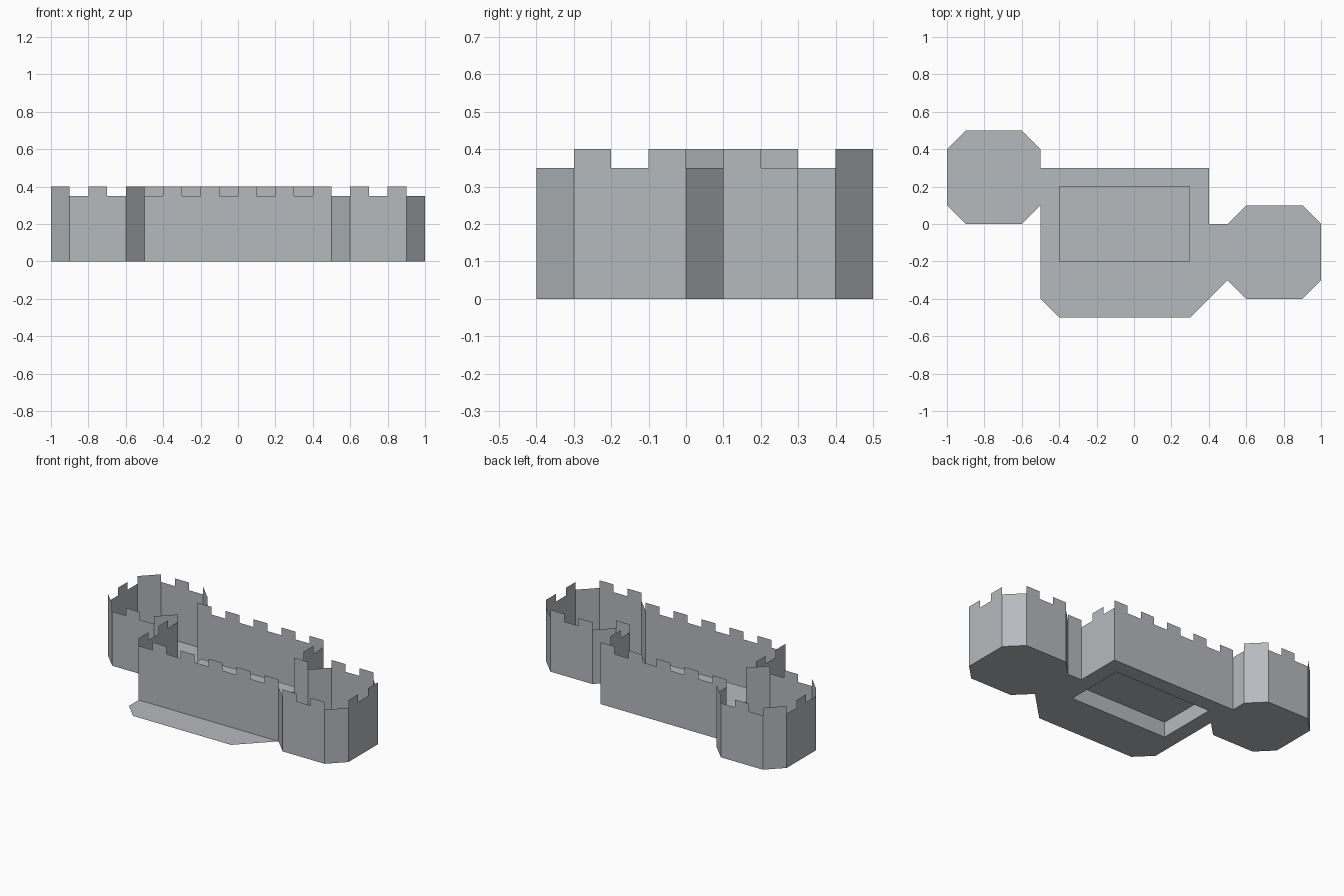
import bpy, bmesh
from mathutils import Vector

if "Cube" in bpy.data.objects:
    bpy.data.objects.remove(bpy.data.objects["Cube"])

LOW, HIGH = 0.35, 0.40

stone = bpy.data.materials.new("grey_stone")
stone.diffuse_color = (0.47, 0.49, 0.515, 1)
stone.use_nodes = True
stone.node_tree.nodes["Principled BSDF"].inputs["Base Color"].default_value = stone.diffuse_color


def finish(name, bm):
    bmesh.ops.remove_doubles(bm, verts=bm.verts, dist=1e-5)
    mesh = bpy.data.meshes.new(name)
    bm.to_mesh(mesh)
    bm.free()
    mesh.materials.append(stone)
    bpy.context.collection.objects.link(bpy.data.objects.new(name, mesh))


def wall(bm, a, b, heights):
    """Thin upright wall from a to b, its top stepping through equal-width heights."""
    a, b = Vector((*a, 0)), Vector((*b, 0))
    n = len(heights)
    profile = [a, b]
    for i in reversed(range(n)):
        up = Vector((0, 0, heights[i]))
        profile += [a.lerp(b, (i + 1) / n) + up, a.lerp(b, i / n) + up]
    bm.faces.new([bm.verts.new(p) for p in profile])


def battlement(n, first):
    other = LOW + HIGH - first
    return [other if i % 2 else first for i in range(n)]


# eight-sided corner outline, counter-clockwise
OCTAGON = [(.1, 0), (.4, 0), (.5, .1), (.5, .4), (.4, .5), (.1, .5), (0, .4), (0, .1)]


def octagon(x, y):
    return [(x + px, y + py) for px, py in OCTAGON]


def tower(name, pts, first, corner, open_side, extra=()):
    bm = bmesh.new()
    for i in range(8):
        if i != open_side:
            heights = [corner] if i % 2 else battlement(3, first)
            wall(bm, pts[i], pts[(i + 1) % 8], heights)
    for a, b, h in extra:
        wall(bm, a, b, h)
    finish(name, bm)


# towers, each open towards the courtyard
left = octagon(-1, 0)
right = octagon(.5, -.4)
tower("left_tower", left, LOW, HIGH, 2, [((-.5, .3), (-.5, .4), [LOW])])
tower("right_tower", right, HIGH, LOW, 6)

# courtyard walls
bm = bmesh.new()
wall(bm, (-.5, -.3), (.5, -.3), battlement(10, LOW))
wall(bm, (.5, 0), (.4, 0), [HIGH])
wall(bm, (.4, 0), (.4, .3), battlement(3, LOW))
wall(bm, (.4, .3), (-.5, .3), battlement(9, HIGH))
wall(bm, (-.5, .1), (-.5, -.3), battlement(4, LOW))
finish("courtyard_walls", bm)

# floor sheet with front apron and a hole under the platform
hole = [(-.4, -.2), (.3, -.2), (.3, .2), (-.4, .2)]
outline = ([(-.5, -.4), (-.4, -.5), (.3, -.5), (.5, -.3)]
           + right[:6] + [(.5, 0), (.4, 0), (.4, .3), (-.5, .3)]
           + left[3:] + left[:3])
bm = bmesh.new()
for loop in (outline, hole):
    vs = [bm.verts.new((*p, 0)) for p in loop]
    for i, v in enumerate(vs):
        bm.edges.new((v, vs[(i + 1) % len(vs)]))
bmesh.ops.triangle_fill(bm, use_beauty=True, edges=bm.edges[:], normal=(0, 0, 1))
bmesh.ops.dissolve_limit(bm, angle_limit=0.01, verts=bm.verts[:], edges=bm.edges[:])
for f in bm.faces:
    if f.normal.z < 0:
        f.normal_flip()
finish("floor", bm)

# raised platform, hollow from below
bm = bmesh.new()
for i in range(4):
    wall(bm, hole[i], hole[(i + 1) % 4], [.1])
bm.faces.new([bm.verts.new((*p, .1)) for p in hole])
finish("courtyard_platform", bm)
